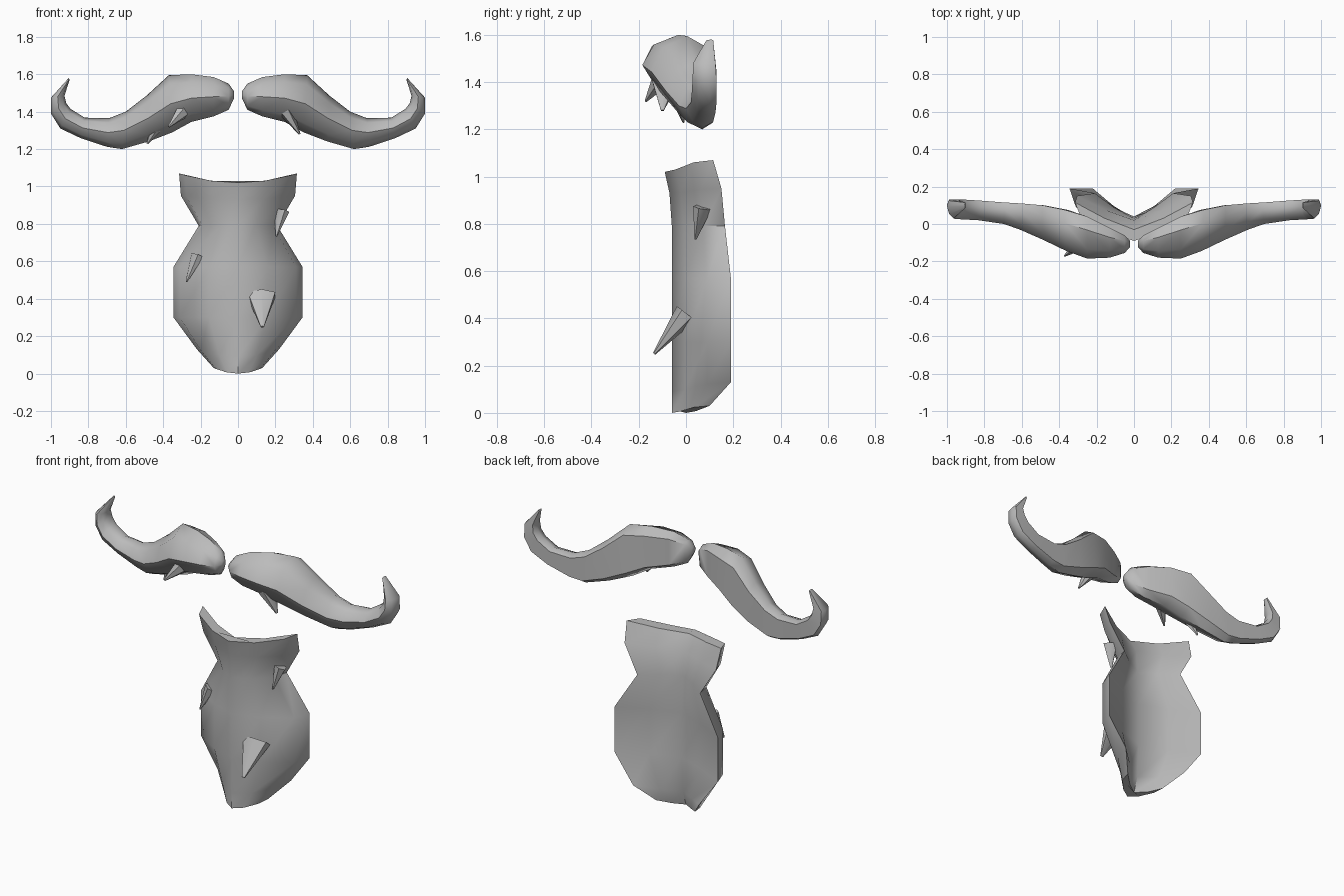
import bpy
import bmesh
import math
from mathutils import Vector

default = bpy.data.objects.get("Cube")
if default:
    bpy.data.objects.remove(default, do_unlink=True)

GREY = (0.5, 0.5, 0.5, 1.0)
hair = bpy.data.materials.new("plain grey")
hair.use_nodes = True
hair.diffuse_color = GREY
hair.node_tree.nodes["Principled BSDF"].inputs["Base Color"].default_value = GREY


def finish(bm, name, angle):
    """Turn a bmesh into a smooth shaded object in the hair colour."""
    bmesh.ops.recalc_face_normals(bm, faces=bm.faces[:])
    mesh = bpy.data.meshes.new(name)
    bm.to_mesh(mesh)
    bm.free()
    mesh.materials.append(hair)
    obj = bpy.data.objects.new(name, mesh)
    bpy.context.collection.objects.link(obj)
    bpy.ops.object.select_all(action="DESELECT")
    obj.select_set(True)
    bpy.context.view_layer.objects.active = obj
    bpy.ops.object.shade_smooth_by_angle(angle=math.radians(angle))
    return obj


def loft(name, rings, angle):
    """Skin a list of equal closed rings and cap both ends."""
    bm = bmesh.new()
    loops = [[bm.verts.new(p) for p in ring] for ring in rings]
    count = len(loops[0])
    for low, high in zip(loops, loops[1:]):
        for i in range(count):
            j = (i + 1) % count
            bm.faces.new((low[i], low[j], high[j], high[i]))
    bm.faces.new(loops[0])
    bm.faces.new(loops[-1])
    return finish(bm, name, angle)


def tuft(name, root, tip, width, depth):
    """Flattened spike of hair from a buried root to a free tip."""
    root, tip = Vector(root), Vector(tip)
    bm = bmesh.new()
    bmesh.ops.create_cone(bm, cap_ends=True, segments=6, radius1=1,
                          radius2=0.12, depth=1)
    turn = (tip - root).to_track_quat("Z", "Y")
    for v in bm.verts:
        local = Vector((v.co.x * width, v.co.y * depth, 0))
        v.co = root.lerp(tip, v.co.z + 0.5) + turn @ local
    return finish(bm, name, 50)


# Moustache: lower x, z; upper x, z; front y, back y
MOUSTACHE = [
    (.022, 1.47, .022, 1.51, -.125, -.09),
    (.05, 1.41, .05, 1.55, -.155, -.06),
    (.13, 1.375, .13, 1.585, -.18, -.02),
    (.25, 1.345, .25, 1.6, -.185, .04),
    (.35, 1.29, .37, 1.595, -.145, .075),
    (.48, 1.24, .49, 1.485, -.085, .1),
    (.62, 1.2, .6, 1.4, -.03, .11),
    (.70, 1.212, .69, 1.365, 0, .115),
    (.84, 1.258, .82, 1.368, .02, .125),
    (.95, 1.31, .895, 1.415, .025, .13),
    (1, 1.39, .918, 1.445, .028, .13),
    (1, 1.475, .928, 1.485, .03, .125),
    (.905, 1.58, .9, 1.57, .085, .115),
]
# Rounded front and flat back, as (height, depth) fractions
SECTION = [(0, .7), (.16, .24), (.5, 0), (.84, .22), (1, .68), (.87, 1), (.13, 1)]

for side, label in ((1, "left"), (-1, "right")):
    rings = []
    for x0, z0, x1, z1, front, back in MOUSTACHE:
        rings.append([(side * (x0 + (x1 - x0) * u),
                       front + (back - front) * v,
                       z0 + (z1 - z0) * u) for u, v in SECTION])
    loft("moustache_" + label, rings, 50)

# Beard: centre z, edge z, half width, front y, edge y, inner y
BEARD = [
    (0, .03, .13, -.06, .1, .0),
    (.09, .13, .22, -.06, .19, .03),
    (.3, .3, .345, -.06, .19, .04),
    (.57, .57, .345, -.06, .19, .04),
    (.79, .79, .21, -.06, .165, .03),
    (.93, .95, .305, -.07, .15, .02),
    (1.02, 1.07, .315, -.09, .115, -.03),
]
# Across half the beard: width fraction, sweep fraction
OUTER = [(.45, .22), (.9, .6), (1, 1)]

rings = []
for zc, ze, width, front, edge, inner in BEARD:
    def point(side, t, y):
        return (side * t * width, y, zc + (ze - zc) * t * t)

    half = [(t, front + (edge - front) * s) for t, s in OUTER]
    back = (.5, inner + (edge - inner) * .42)
    ring = [point(1, 0, front)]
    ring += [point(1, t, y) for t, y in half]
    ring += [point(1, *back), point(1, 0, inner), point(-1, *back)]
    ring += [point(-1, t, y) for t, y in reversed(half)]
    rings.append(ring)
loft("beard", rings, 50)

# Loose tufts of hair
tuft("beard_front_tuft", (.125, .0, .42), (.13, -.135, .25), .085, .05)
tuft("beard_left_tuft", (.235, .07, .87), (.205, .04, .735), .045, .035)
tuft("beard_right_tuft", (-.22, .06, .63), (-.275, .03, .49), .05, .035)
tuft("moustache_left_tuft", (.26, -.09, 1.4), (.33, -.1, 1.28), .06, .04)
tuft("moustache_right_inner_tuft", (-.28, -.1, 1.42), (-.37, -.17, 1.32), .04, .05)
tuft("moustache_right_outer_tuft", (-.41, -.04, 1.36), (-.485, -.01, 1.23), .035, .045)
